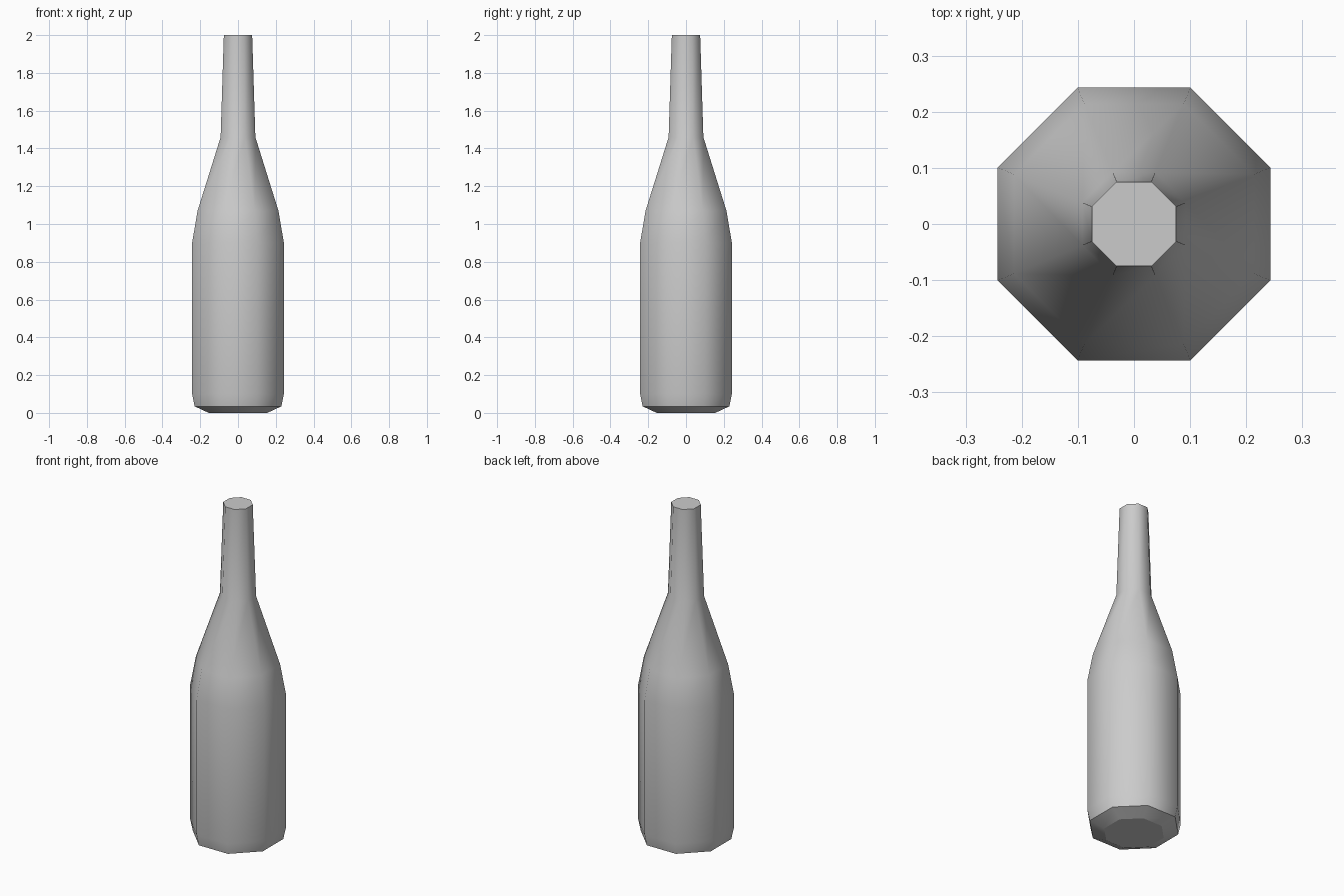
import bpy
import bmesh
from math import cos, sin, pi, radians

cube = bpy.data.objects.get("Cube")
if cube:
    bpy.data.objects.remove(cube, do_unlink=True)

SIDES = 8

# Bottle outline: (distance from axis to flat side, height)
PROFILE = [
    (0.155, 0.0),    # base
    (0.23, 0.035),   # heel
    (0.243, 0.10),   # body
    (0.243, 0.90),
    (0.214, 1.07),   # shoulder
    (0.092, 1.46),   # neck
    (0.075, 2.0),    # mouth
]

# Grey material
grey = bpy.data.materials.new("light grey")
grey.use_nodes = True
colour = (0.6, 0.6, 0.6, 1)
grey.diffuse_color = colour
grey.node_tree.nodes["Principled BSDF"].inputs["Base Color"].default_value = colour


def ring(bm, apothem, z):
    """Octagon of vertices with flat sides facing the axes."""
    radius = apothem / cos(pi / SIDES)
    angles = [(i + 0.5) * 2 * pi / SIDES for i in range(SIDES)]
    return [bm.verts.new((radius * cos(a), radius * sin(a), z)) for a in angles]


# Lofted bottle with closed base and mouth
bm = bmesh.new()
rings = [ring(bm, r, z) for r, z in PROFILE]
for low, high in zip(rings, rings[1:]):
    for i in range(SIDES):
        j = (i + 1) % SIDES
        bm.faces.new((low[i], low[j], high[j], high[i]))
bm.faces.new(rings[0][::-1])
bm.faces.new(rings[-1])
bm.normal_update()

mesh = bpy.data.meshes.new("bottle")
bm.to_mesh(mesh)
bm.free()
mesh.materials.append(grey)
bottle = bpy.data.objects.new("bottle", mesh)
bpy.context.collection.objects.link(bottle)

# Smooth round the sides, crisp at the heel and mouth
bpy.ops.object.select_all(action="DESELECT")
bottle.select_set(True)
bpy.context.view_layer.objects.active = bottle
bpy.ops.object.shade_smooth_by_angle(angle=radians(50))

# Keep the base flat with a crisp rim
for edge in mesh.edges:
    if all(mesh.vertices[v].co.z < 0.001 for v in edge.vertices):
        edge.use_edge_sharp = True
